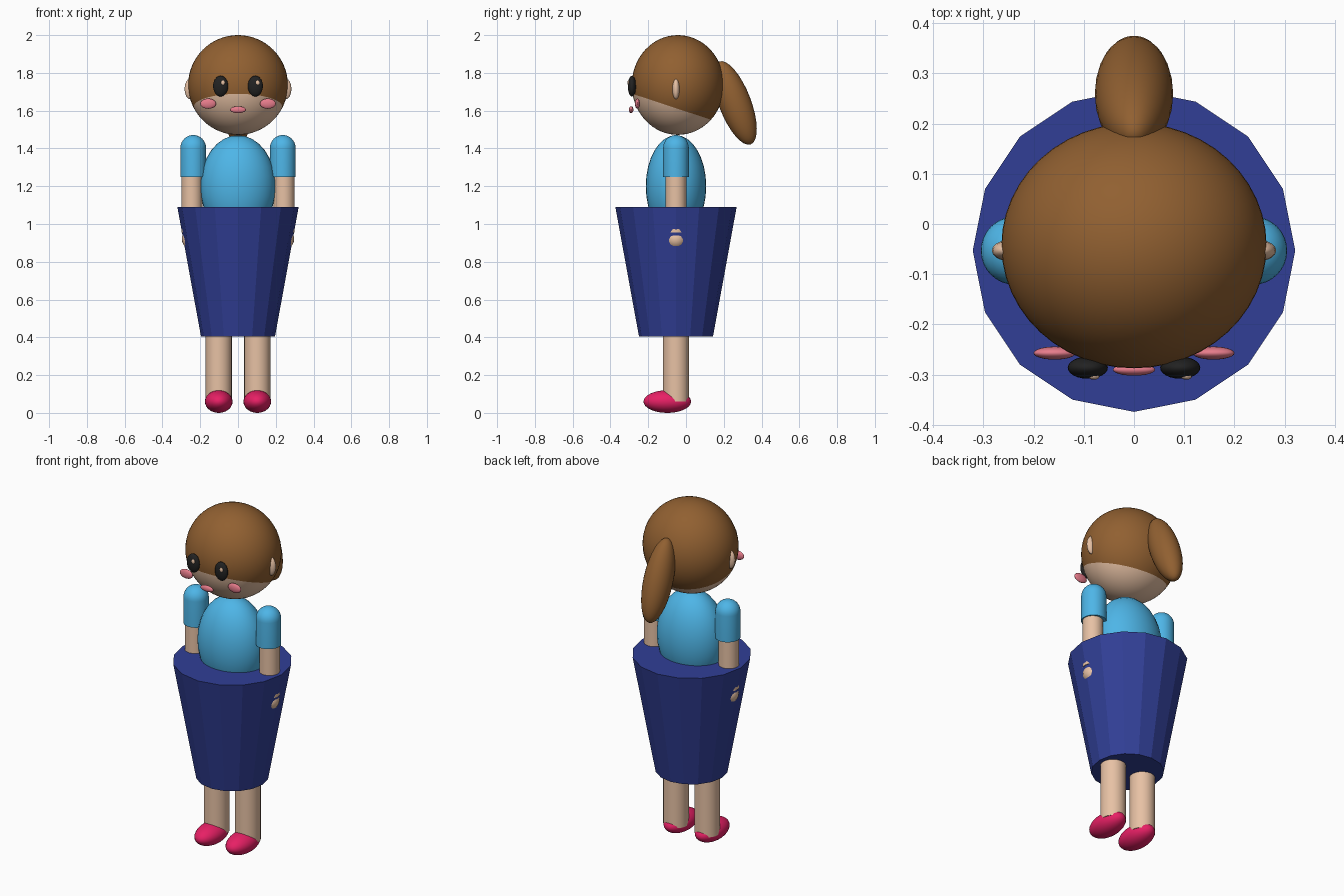
import bpy, bmesh, math
from mathutils import Vector

if "Cube" in bpy.data.objects:
    bpy.data.objects.remove(bpy.data.objects["Cube"])

CY = -0.053  # depth of the body's centre line


def lin(c):
    c /= 255
    return c / 12.92 if c <= 0.04045 else ((c + 0.055) / 1.055) ** 2.4


def material(name, r, g, b):
    m = bpy.data.materials.new(name)
    m.diffuse_color = (lin(r), lin(g), lin(b), 1)
    m.use_nodes = True
    m.node_tree.nodes["Principled BSDF"].inputs["Base Color"].default_value = m.diffuse_color
    return m


SKIN = material("skin", 239, 200, 170)
HAIR = material("hair brown", 145, 96, 49)
SHIRT = material("shirt blue", 82, 190, 242)
SKIRT = material("skirt navy", 49, 63, 150)
SHOE = material("shoe crimson", 233, 32, 102)
PINK = material("blush pink", 238, 128, 144)
BLACK = material("eye black", 34, 34, 34)


def finish(ob, name, mat, smooth=True):
    ob.name = name
    ob.data.materials.append(mat)
    if smooth:
        bpy.ops.object.shade_smooth_by_angle(angle=math.radians(40))
    return ob


def ellipsoid(name, loc, radii, mat, segs=32, rings=16, tilt=0):
    bpy.ops.mesh.primitive_uv_sphere_add(segments=segs, ring_count=rings, radius=1,
                                         location=loc, rotation=(tilt, 0, 0))
    ob = bpy.context.object
    ob.scale = radii
    return finish(ob, name, mat)


def tube(name, x, y, z0, z1, r, mat):
    bpy.ops.mesh.primitive_cylinder_add(vertices=32, radius=r, depth=z1 - z0,
                                        location=(x, y, (z0 + z1) / 2))
    return finish(bpy.context.object, name, mat)


def sleeve(name, x):
    # Straight cuff closed by a domed shoulder, spun as one profile
    r, z0, z1 = 0.068, 1.25, 1.403
    prof = [(0, z0), (r, z0)]
    prof += [(r * math.cos(a), z1 + r * math.sin(a))
             for a in (math.pi / 2 * i / 8 for i in range(9))]
    bm = bmesh.new()
    vs = [bm.verts.new((px, 0, pz)) for px, pz in prof]
    es = [bm.edges.new(p) for p in zip(vs, vs[1:])]
    bmesh.ops.spin(bm, geom=vs + es, axis=(0, 0, 1), cent=(0, 0, 0),
                   angle=2 * math.pi, steps=32)
    bmesh.ops.remove_doubles(bm, verts=bm.verts, dist=1e-5)
    bmesh.ops.recalc_face_normals(bm, faces=bm.faces)
    me = bpy.data.meshes.new(name)
    bm.to_mesh(me)
    bm.free()
    ob = bpy.data.objects.new(name, me)
    bpy.context.collection.objects.link(ob)
    ob.location = (x, CY, 0)
    bpy.ops.object.select_all(action='DESELECT')
    ob.select_set(True)
    bpy.context.view_layer.objects.active = ob
    finish(ob, name, SHIRT)


# Head, cut along a sloping hairline: hair above, skin below
R = 0.264
head_loc = Vector((0, -0.043, 1.736))
head = ellipsoid("head", head_loc, (R, R * 0.925, R), SKIN, 48, 32)
head.data.materials.append(HAIR)
scale = Vector((R, R * 0.925, R))
plane_pt = Vector((0, -0.05, 1.612)) - head_loc
slope = Vector((0, 0.33, 1))
co = Vector([p / s for p, s in zip(plane_pt, scale)])
no = Vector([n * s for n, s in zip(slope, scale)]).normalized()
bm = bmesh.new()
bm.from_mesh(head.data)
bmesh.ops.bisect_plane(bm, geom=bm.verts[:] + bm.edges[:] + bm.faces[:],
                       plane_co=co, plane_no=no)
for f in bm.faces:
    f.material_index = int((f.calc_center_median() - co).dot(no) > 0)
bm.to_mesh(head.data)
bm.free()

# Ponytail hanging back
ellipsoid("ponytail", (0, 0.259, 1.641), (0.078, 0.085, 0.235), HAIR,
          tilt=math.radians(21))

# Mouth
ellipsoid("mouth", (0, -0.29, 1.605), (0.042, 0.012, 0.018), PINK, 24, 12)

# Torso and skirt
ellipsoid("torso", (0, CY, 1.2), (0.2, 0.16, 0.27), SHIRT)
bpy.ops.mesh.primitive_cone_add(vertices=16, radius1=0.196, radius2=0.321,
                                depth=0.685, location=(0, CY, 0.7475))
finish(bpy.context.object, "skirt", SKIRT, smooth=False)

# Paired parts
for s, side in ((-1, "left"), (1, "right")):
    ellipsoid(f"ear_{side}", (s * 0.253, CY, 1.715), (0.03, 0.02, 0.055), SKIN, 16, 8)
    ellipsoid(f"eye_{side}", (s * 0.092, -0.286, 1.73), (0.04, 0.022, 0.055), BLACK, 24, 12)
    ellipsoid(f"eye_glint_{side}", (s * 0.092 + 0.012, -0.304, 1.748),
              (0.011, 0.006, 0.013), SKIN, 12, 8)
    ellipsoid(f"cheek_{side}", (s * 0.158, -0.257, 1.637), (0.042, 0.013, 0.027), PINK, 24, 12)
    sleeve(f"sleeve_{side}", s * 0.237)
    tube(f"arm_{side}", s * 0.244, CY, 0.955, 1.3, 0.055, SKIN)
    ellipsoid(f"hand_{side}", (s * 0.242, CY, 0.92), (0.055, 0.055, 0.055), SKIN, 24, 12)
    tube(f"leg_{side}", s * 0.102, CY, 0.06, 0.45, 0.069, SKIN)
    ellipsoid(f"shoe_{side}", (s * 0.102, -0.099, 0.06), (0.073, 0.126, 0.06), SHOE)
